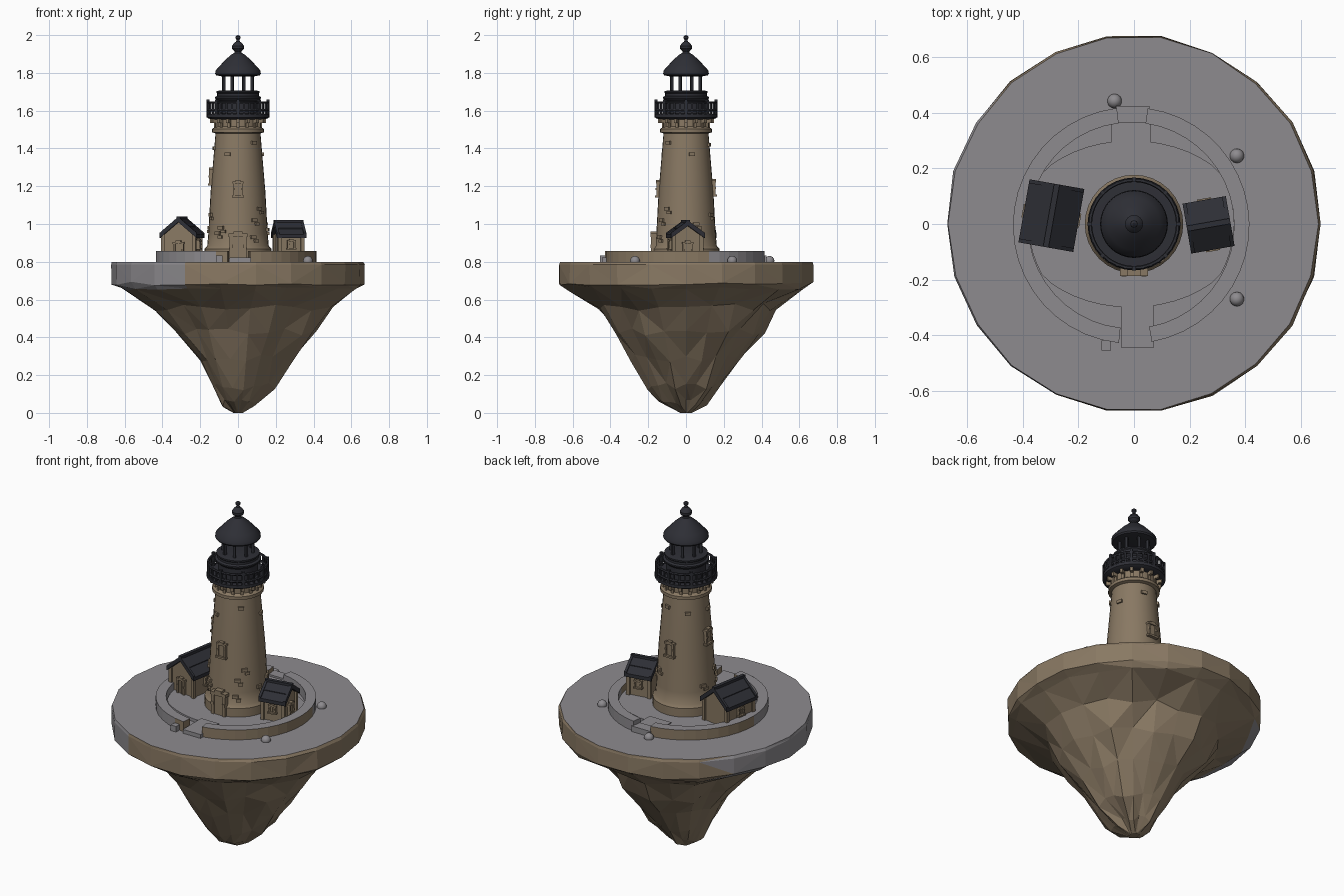
import bpy, bmesh, random
from math import radians, cos, sin, pi, atan2, degrees
from mathutils import Matrix, Vector

random.seed(4)
if "Cube" in bpy.data.objects:
    bpy.data.objects.remove(bpy.data.objects["Cube"], do_unlink=True)


def material(name, rgb):
    m = bpy.data.materials.new(name)
    m.use_nodes = True
    m.diffuse_color = (*rgb, 1)
    m.node_tree.nodes["Principled BSDF"].inputs["Base Color"].default_value = (*rgb, 1)
    return m


stone = material("tan stone", (0.25, 0.19, 0.125))
grey = material("grey ground", (0.27, 0.26, 0.275))
dark = material("dark slate", (0.027, 0.028, 0.036))


def finish(name, bm, *mats, smooth=False):
    bmesh.ops.recalc_face_normals(bm, faces=bm.faces)
    mesh = bpy.data.meshes.new(name)
    bm.to_mesh(mesh)
    bm.free()
    ob = bpy.data.objects.new(name, mesh)
    bpy.context.collection.objects.link(ob)
    for m in mats:
        mesh.materials.append(m)
    if smooth:
        bpy.ops.object.select_all(action='DESELECT')
        ob.select_set(True)
        bpy.context.view_layer.objects.active = ob
        bpy.ops.object.shade_smooth_by_angle(angle=radians(35))


def box(bm, size, matrix):
    bmesh.ops.create_cube(bm, size=1, matrix=matrix @ Matrix.Diagonal((*size, 1)))


def at(x, y, z):
    return Matrix.Translation((x, y, z))


def around(angle, r, z):
    """Frame at an angle around the axis, with local x pointing outwards."""
    return Matrix.Rotation(radians(angle), 4, 'Z') @ at(r, 0, z)


def bridge(bm, a, b):
    n = len(a)
    return [bm.faces.new((a[i], a[(i + 1) % n], b[(i + 1) % n], b[i])) for i in range(n)]


def lathe(name, profile, mat, seg=32):
    bm = bmesh.new()
    rings = [[bm.verts.new((r * cos(2 * pi * i / seg), r * sin(2 * pi * i / seg), z))
              for i in range(seg)] for r, z in profile]
    for a, b in zip(rings, rings[1:]):
        bridge(bm, a, b)
    bm.faces.new(rings[0])
    bm.faces.new(rings[-1])
    return finish(name, bm, mat, smooth=True)


def prism(bm, pts, y0, y1, matrix):
    a, b = ([bm.verts.new(matrix @ Vector((x, y, z))) for x, z in pts] for y in (y0, y1))
    bridge(bm, a, b)
    bm.faces.new(a)
    bm.faces.new(b)


def bearing(p):
    return degrees(atan2(p.y, p.x)) % 360


# Floating rock: rings of (z, radius to +x, -x, +y, -y), with ridges running down
levels = [(.80, .662, .667, .677, .672), (.785, .674, .674, .681, .677),
          (.685, .674, .672, .681, .677), (.655, .64, .63, .635, .63),
          (.56, .51, .46, .45, .44), (.43, .42, .33, .40, .37),
          (.29, .31, .20, .30, .285), (.14, .20, .135, .185, .20),
          (.05, .085, .085, .11, .14), (0, .025, .025, .03, .03)]
bm = bmesh.new()
rings, seg = [], 22
ridges = [random.uniform(-.06, .05) for i in range(seg)]
for k, (z, px, nx, py, ny) in enumerate(levels):
    ring = []
    for i in range(seg):
        a = 2 * pi * i / seg
        c, s = cos(a), sin(a)
        r = (px if c > 0 else nx) * c * c + (py if s > 0 else ny) * s * s
        if k < 3:
            r *= 1 + random.uniform(-.006, .004)
        else:
            r *= 1 + random.uniform(-.035, .035) + ridges[i] * (k > 3)
        dz = random.uniform(-.02, .02) if 3 < k < 9 else random.uniform(-.01, .01) if 1 < k < 4 else 0
        ring.append(bm.verts.new((r * c, r * s, z + dz)))
    rings.append(ring)
for a, b in zip(rings, rings[1:]):
    bridge(bm, a, b)
bm.faces.new(rings[0])
bm.faces.new(rings[-1])
bmesh.ops.recalc_face_normals(bm, faces=bm.faces)
bmesh.ops.triangulate(bm, faces=[f for f in bm.faces if len(f.verts) == 4])
for f in bm.faces:
    p = f.calc_center_median()
    if f.normal.z > .95 or (p.z > .66 and 141 < bearing(p) < 245):
        f.material_index = 1
finish("floating_rock", bm, stone, grey)

# Low ring wall in two halves, grey on top and along two stretches
bm = bmesh.new()
for start, end in ((-80, 82), (97, 264)):
    n = 20
    sections = []
    for i in range(n + 1):
        a = radians(start + (end - start) * i / n)
        sections.append([bm.verts.new((r * cos(a) - .01, r * sin(a) - .005, z))
                         for r, z in ((.37, .79), (.425, .79), (.425, .858), (.37, .858))])
    for a, b in zip(sections, sections[1:]):
        bridge(bm, a, b)
    bm.faces.new(sections[0])
    bm.faces.new(sections[-1])
bmesh.ops.recalc_face_normals(bm, faces=bm.faces)
for f in bm.faces:
    b = bearing(f.calc_center_median())
    f.material_index = int(f.normal.z > .5 or 20 < b < 90 or 180 < b < 257)
finish("ring_wall", bm, stone, grey)

# Raised terrace, paths and steps
bm = bmesh.new()
outline = []
for i in range(48):
    a = 2 * pi * i / 48
    v = Vector((.41 * cos(a), .3 * sin(a)))
    v *= min(1, .369 / v.length)
    outline.append((v.x - .01, v.y))
low, high = ([bm.verts.new((x, y, z)) for x, y in outline] for z in (.79, .818))
bridge(bm, low, high)
bm.faces.new(high)
box(bm, (.115, .17, .035), at(.012, -.36, .805))
box(bm, (.14, .12, .035), at(-.01, .31, .805))
box(bm, (.12, .06, .045), at(-.005, .395, .81))
box(bm, (.035, .035, .045), at(-.1, -.437, .81))
finish("terrace", bm, grey)

# Boulders beside the wall
for i, (x, y) in enumerate(((-.07, .442), (.37, .245), (.37, -.27))):
    bm = bmesh.new()
    bmesh.ops.create_uvsphere(bm, u_segments=14, v_segments=8, radius=.026, matrix=at(x, y, .805))
    finish(f"boulder_{i + 1}", bm, grey, smooth=True)

# Tower shaft with a plinth and collar
lathe("tower", [(.177, .80), (.177, .868), (.163, .885), (.157, .95), (.145, 1.17), (.119, 1.48),
                (.137, 1.485), (.137, 1.503), (.12, 1.515), (.12, 1.56)], stone)


def tower_r(z):
    return .157 - (z - .95) * .0715


# Brackets that flare outwards under the gallery
bm = bmesh.new()
for i in range(16):
    m = around(i * 22.5, 0, 0) @ Matrix.Rotation(pi / 2, 4, 'Z')
    prism(bm, [(-.008, 1.51), (.008, 1.51), (.008, 1.556), (-.008, 1.556)], -.128, -.115, m)
    prism(bm, [(-.008, 1.535), (.008, 1.535), (.008, 1.558), (-.008, 1.558)], -.148, -.125, m)
finish("gallery_brackets", bm, stone)

# Proud bricks scattered over the shaft
bm = bmesh.new()
bricks = [(245, 1.37), (312, 1.43), (235, .98), (228, .95), (304, 1.02), (318, 1.08), (300, .93),
          (20, 1.0), (14, 1.37), (60, 1.05), (130, 1.4), (160, .98), (200, 1.05),
          (350, .97), (75, 1.42), (190, 1.4)]
for a, z in bricks:
    box(bm, (.02, .032, .018), around(a, tower_r(z), z))
    if z < 1.1:
        box(bm, (.02, .026, .016), around(a + 6, tower_r(z - .02), z - .02))
finish("proud_bricks", bm, stone)


def opening(name, m, w, h, sill=True):
    """Framed panel standing on the plane x = 0 of m, bottom at z = 0."""
    bm = bmesh.new()
    t = w * .2
    for s in (-1, 1):
        box(bm, (.03, t, h), m @ at(0, s * (w - t) / 2, h / 2))
        box(bm, (.036, t, t), m @ at(0, s * (w - t) / 2, h * .55))
    box(bm, (.034, w * 1.1, t), m @ at(0, 0, h))
    box(bm, (.034, w * .5, t), m @ at(0, 0, h + t * .7))
    box(bm, (.01, w * .7, h), m @ at(.004, 0, h / 2))
    box(bm, (.014, w * .08, h), m @ at(.004, 0, h / 2))
    if sill:
        box(bm, (.044, w * 1.2, t), m @ at(0, 0, 0))
    finish(name, bm, stone)


for name, a, z in (("front", 270, 1.145), ("right", 180, 1.21), ("back", 90, 1.15)):
    opening(name + "_tower_window", around(a, tower_r(z + .04) + .002, z), .055, .075)
opening("tower_door", around(270, .17, .81), .09, .13, False)

# Gallery deck, drum and railing
lathe("gallery_deck", [(.13, 1.553), (.155, 1.558), (.167, 1.565), (.167, 1.582), (.12, 1.584)], dark)
lathe("lantern_drum", [(.107, 1.575), (.107, 1.65), (.122, 1.665), (.122, 1.672), (.11, 1.678),
                       (.11, 1.69), (.115, 1.695), (.115, 1.703), (.09, 1.708)], dark)
bm = bmesh.new()
for i in range(32):
    box(bm, (.009, .009, .072), around(i * 11.25, .158, 1.613))
    if i % 4 == 0:
        box(bm, (.015, .015, .085), around(i * 11.25, .159, 1.617))
finish("railing_posts", bm, dark)
for i, z in enumerate((1.602, 1.643)):
    bpy.ops.mesh.primitive_torus_add(major_radius=.158, minor_radius=.007, major_segments=32,
                                     minor_segments=6, location=(0, 0, z))
    rail = bpy.context.object
    rail.name = f"railing_ring_{i + 1}"
    rail.data.materials.append(dark)

# Open lantern room
bm = bmesh.new()
for i in range(8):
    box(bm, (.014, .014, .1), around(i * 45 + 22.5, .082, 1.745))
finish("lantern_posts", bm, dark)

# Domed roof and finial
lathe("lantern_roof", [(.08, 1.78), (.115, 1.787), (.121, 1.795), (.119, 1.812), (.094, 1.84),
                       (.066, 1.87), (.036, 1.896), (.02, 1.906), (.018, 1.914), (.031, 1.928), (.032, 1.942),
                       (.022, 1.957), (.01, 1.966), (.008, 1.976), (.013, 1.983), (.012, 1.993),
                       (.003, 2.0)], dark)


def house(name, x, y, turn, half, length, eave, apex):
    """Gabled house whose door faces local -y."""
    m = at(x, y, 0) @ Matrix.Rotation(radians(turn), 4, 'Z')
    w, d = half - .017, length / 2 - .018
    bm = bmesh.new()
    prism(bm, [(-w, .80), (w, .80), (w, eave), (0, apex - .015), (-w, eave)], -d, d, m)
    for sx in (-1, 1):
        for sy in (-1, 1):
            box(bm, (.02, .02, eave - .8), m @ at(sx * w, sy * d, (eave + .8) / 2))
    finish(name + "_walls", bm, stone)
    opening(name + "_door", m @ at(0, -d, .815) @ Matrix.Rotation(-pi / 2, 4, 'Z'), .055, .085, False)
    for i, s in enumerate((-1, 1)):
        side = m @ at(s * w, 0, .87) @ Matrix.Rotation(0 if s > 0 else pi, 4, 'Z')
        opening(f"{name}_window_{i + 1}", side, .042, .04)

    def chevron(bm, lift, drop, reach, y0, y1):
        edge = apex + (eave - apex) * reach
        prism(bm, [(-half * reach, edge + lift), (0, apex + lift), (half * reach, edge + lift),
                   (half * reach, edge - drop), (0, apex - drop), (-half * reach, edge - drop)], y0, y1, m)

    # Roof slabs with raised ends, ridge cap and one overlapping course
    bm = bmesh.new()
    e = length / 2
    chevron(bm, 0, .02, 1, -e, e)
    chevron(bm, .004, .01, .55, -e + .01, e - .01)
    for s in (-1, 1):
        chevron(bm, .008, .02, 1, s * e, s * (e - .014))
    box(bm, (.02, length, .016), m @ at(0, 0, apex + .002))
    finish(name + "_roof", bm, dark)


house("large_house", -.297, .03, -10, .1, .23, .945, 1.03)
house("small_house", .268, -.003, 100, .091, .158, .945, 1.01)
